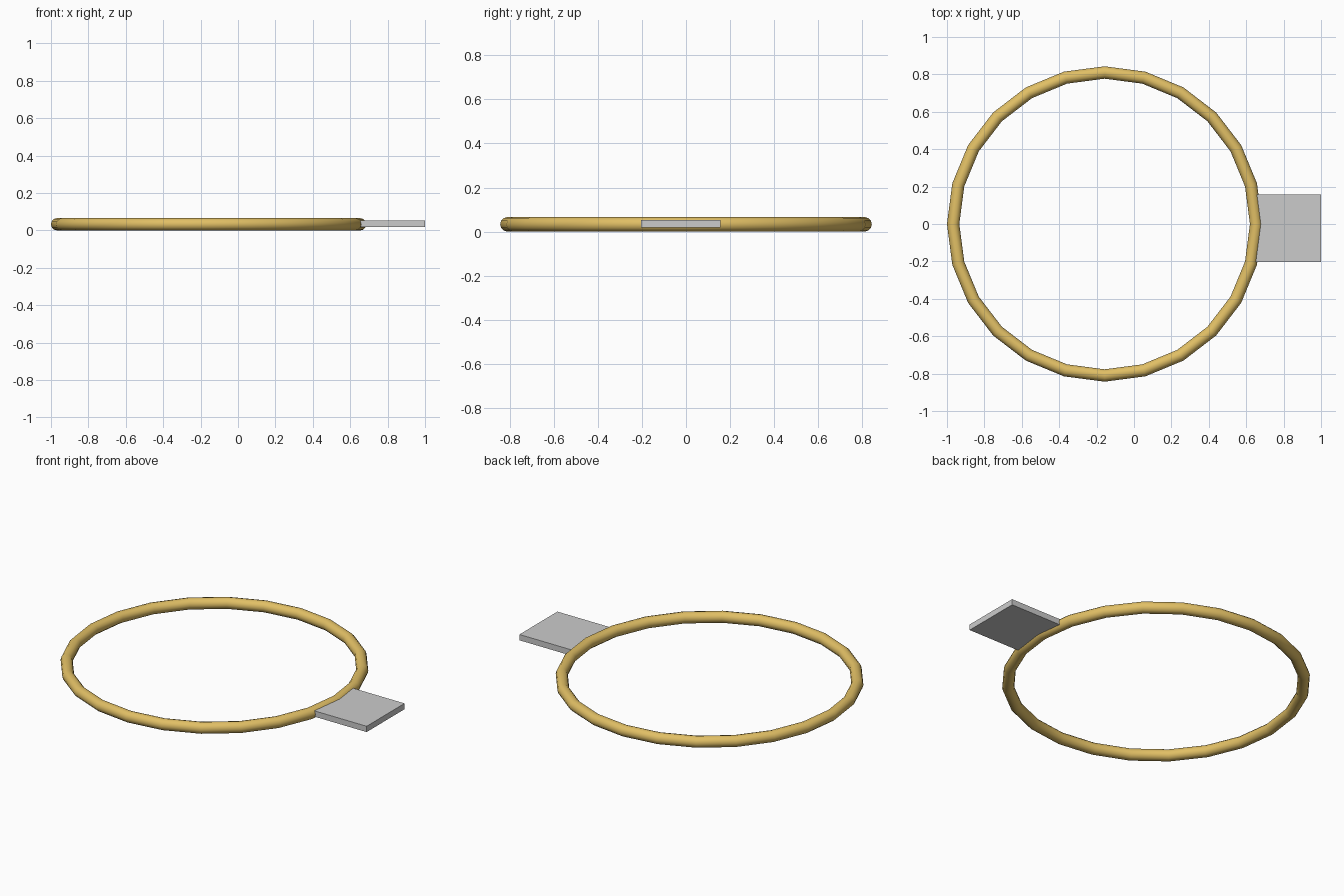
import bpy, bmesh
from math import cos, sin, tau

if "Cube" in bpy.data.objects:
    bpy.data.objects.remove(bpy.data.objects["Cube"])

SEGMENTS, SIDES = 24, 12
RADIUS, TUBE = 0.81, 0.033
CENTRE_X = -0.157


def finish(name, bm):
    bmesh.ops.recalc_face_normals(bm, faces=bm.faces[:])
    mesh = bpy.data.meshes.new(name)
    bm.to_mesh(mesh)
    bm.free()
    obj = bpy.data.objects.new(name, mesh)
    bpy.context.collection.objects.link(obj)
    return obj


# Hoop: 24-segment ring with a round, smooth-shaded tube
bm = bmesh.new()
rings = []
for i in range(SEGMENTS):
    a = tau * i / SEGMENTS
    ring = []
    for j in range(SIDES):
        b = tau * j / SIDES
        r = RADIUS + TUBE * cos(b)
        ring.append(bm.verts.new((CENTRE_X + r * cos(a), r * sin(a), TUBE + TUBE * sin(b))))
    rings.append(ring)
for i in range(SEGMENTS):
    p, q = rings[i], rings[(i + 1) % SEGMENTS]
    for j in range(SIDES):
        k = (j + 1) % SIDES
        bm.faces.new((p[j], q[j], q[k], p[k])).smooth = True
hoop = finish("hoop", bm)

gold = bpy.data.materials.new("gold")
gold.diffuse_color = (0.75, 0.52, 0.13, 1)
gold.use_nodes = True
gold.node_tree.nodes["Principled BSDF"].inputs["Base Color"].default_value = gold.diffuse_color
hoop.data.materials.append(gold)

# Mounting plate: flat slab whose inner edge is buried in the tube
bm = bmesh.new()
bmesh.ops.create_cube(bm, size=1)
lo, hi = (0.635, -0.204, 0.018), (1.0, 0.157, 0.053)
for v in bm.verts:
    v.co = [hi[n] if v.co[n] > 0 else lo[n] for n in range(3)]
finish("mounting_plate", bm)
